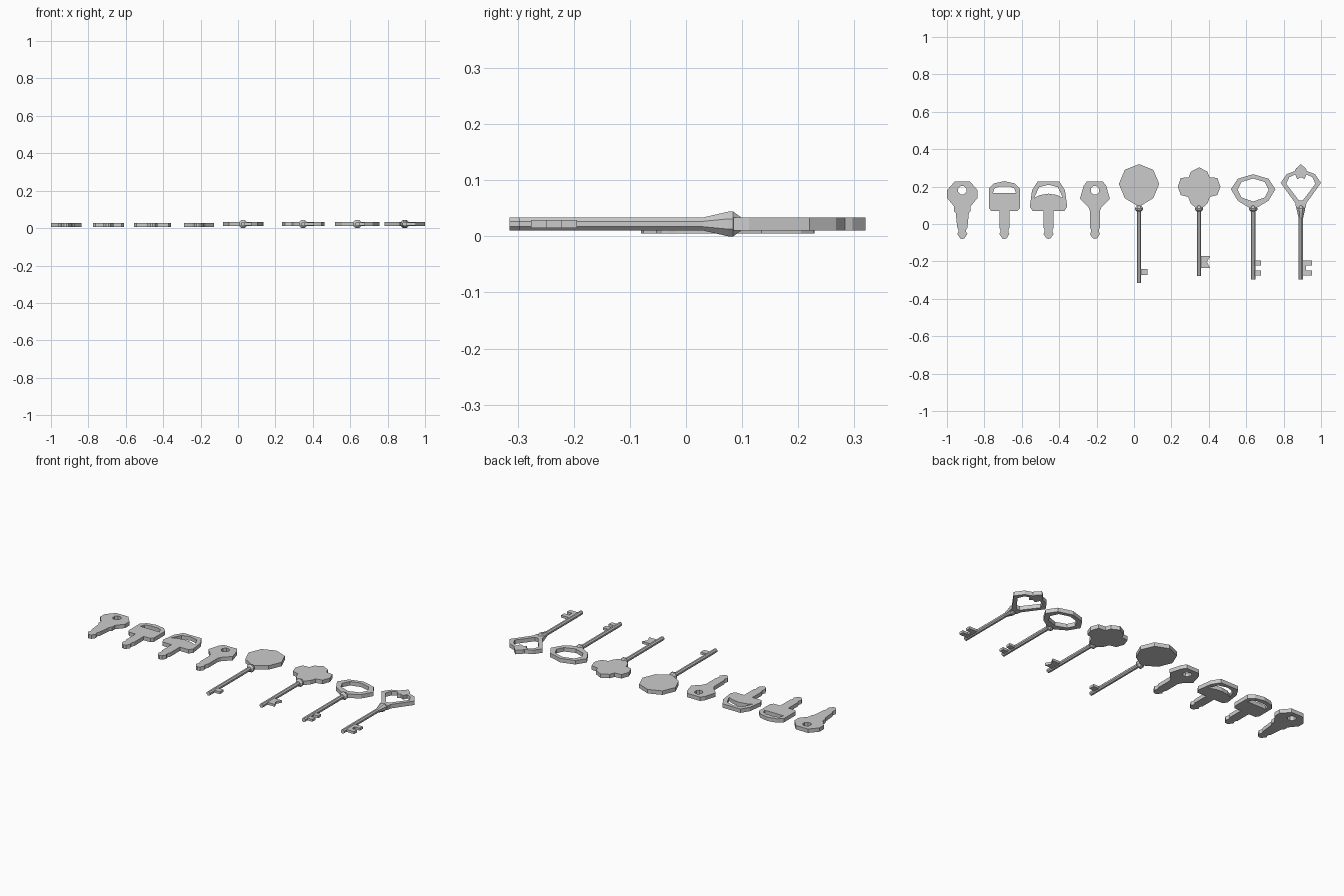
import bpy, bmesh, math
from mathutils import Vector
from mathutils.geometry import tessellate_polygon

if "Cube" in bpy.data.objects:
    bpy.data.objects.remove(bpy.data.objects["Cube"])


def plate(name, loops, z0, z1):
    """Flat plate: first loop is the outline, further loops are holes."""
    pts = [p for l in loops for p in l]
    tris = tessellate_polygon([[Vector((x, y, 0)) for x, y in l] for l in loops])
    bm = bmesh.new()
    lo = [bm.verts.new((x, y, z0)) for x, y in pts]
    hi = [bm.verts.new((x, y, z1)) for x, y in pts]
    for a, b, c in tris:
        bm.faces.new((lo[a], lo[b], lo[c]))
        bm.faces.new((hi[c], hi[b], hi[a]))
    start = 0
    for l in loops:
        n = len(l)
        for i in range(n):
            a, b = start + i, start + (i + 1) % n
            bm.faces.new((lo[a], lo[b], hi[b], hi[a]))
        start += n
    bmesh.ops.recalc_face_normals(bm, faces=bm.faces)
    bmesh.ops.dissolve_limit(bm, angle_limit=0.01, verts=bm.verts, edges=bm.edges)
    finish(name, bm)


def finish(name, bm):
    me = bpy.data.meshes.new(name)
    bm.to_mesh(me)
    bm.free()
    bpy.context.collection.objects.link(bpy.data.objects.new(name, me))


def sym(half, cx):
    """Mirror a right-hand half outline (top to bottom) about x = cx."""
    left = [(-x, y) for x, y in reversed(half) if x > 0]
    return [(cx + x, y) for x, y in half + left]


def ngon(cx, cy, r, n=8):
    return [(cx + r * math.cos(math.tau * (i + .5) / n),
             cy + r * math.sin(math.tau * (i + .5) / n)) for i in range(n)]


def lathe(name, cx, cz, rings, n=8):
    """Faceted rod along y from (y, radius) rings."""
    bm = bmesh.new()
    rows = [[bm.verts.new((x, y, z)) for x, z in ngon(cx, cz, r, n)] for y, r in rings]
    for a, b in zip(rows, rows[1:]):
        for i in range(n):
            j = (i + 1) % n
            bm.faces.new((a[i], a[j], b[j], b[i]))
    bm.faces.new(rows[0])
    bm.faces.new(rows[-1])
    bmesh.ops.recalc_face_normals(bm, faces=bm.faces)
    finish(name, bm)


# Short flat keys: head outline runs into a shared blade
blade = [(.027, .07), (.027, -.02), (.021, -.03), (.021, -.043), (.027, -.053), (.012, -.076), (0, -.08)]
flat_keys = {
    "round_flat_key": (-.918, [(.04, .228), (.082, .18), (.082, .14), (.045, .095), (.045, .07), (.035, .058)]
                       + blade[1:], ngon(-.918, .18, .024)),
    "square_flat_key": (-.693, [(0, .229), (.055, .217), (.083, .19), (.083, .085), (.07, .07)] + blade,
                        sym([(.03, .2), (.053, .19), (.062, .165)], -.693)),
    "wide_flat_key": (-.457, [(.058, .228), (.088, .18), (.1, .093), (.085, .07)] + blade,
                      sym([(0, .21), (.05, .197), (.077, .14), (.045, .155), (0, .162)], -.457)),
    "slim_flat_key": (-.209, [(.042, .228), (.06, .205), (.08, .135), (.035, .09)] + blade,
                      ngon(-.209, .18, .024)),
}
for name, (cx, half, hole) in flat_keys.items():
    plate(name, [sym(half, cx), hole], .005, .028)

# Long keys: faceted shaft with collar, flat bow, bit teeth
C = .022
bows = {
    "octagon": (.027, -.315, [[(0, .32), (.076, .29), (.108, .214), (.076, .138), (0, .092)]]),
    "clover": (.348, -.278, [[(0, .303), (.044, .28), (.056, .25), (.098, .246), (.114, .2), (.098, .155),
                              (.058, .145), (.045, .11), (.02, .088)]]),
    "ring": (.637, -.297, [[(0, .266), (.082, .242), (.119, .186), (.082, .124), (.022, .088)],
                           [(0, .243), (.062, .225), (.083, .182), (.062, .142), (0, .12)]]),
    "heart": (.892, -.297, [[(0, .32), (.026, .297), (.032, .283), (.075, .267), (.108, .22), (.03, .112), (.025, .085)],
                            [(0, .25), (.02, .24), (.03, .265), (.062, .25), (.078, .215), (.01, .125)]]),
}
for name, (cx, end, halves) in bows.items():
    plate(name + "_bow", [sym(h, cx) for h in halves], C - .0115, C + .012)
    base = .03 if name == "heart" else .066
    lathe(name + "_shaft", cx, C, [(end, .0125), (base, .0125), (.076, .024), (.084, .024), (.098, .013)])

# Bit teeth
def tooth(name, cx, x1, y0, y1):
    plate(name, [[(cx + .005, y0), (cx + x1, y0), (cx + x1, y1), (cx + .005, y1)]], C - .007, C + .007)


tooth("octagon_tooth", .027, .046, -.274, -.24)
plate("clover_bit", [[(.353, -.236), (.407, -.236), (.39, -.203), (.407, -.172), (.353, -.172)]], C - .007, C + .007)
for i, (y0, y1) in enumerate([(-.276, -.248), (-.222, -.194)]):
    tooth(f"ring_tooth_{i}", .637, .043, y0, y1)
    tooth(f"heart_tooth_{i}", .892, .061, y0, y1)
tooth("heart_bit", .892, .028, -.276, -.194)
